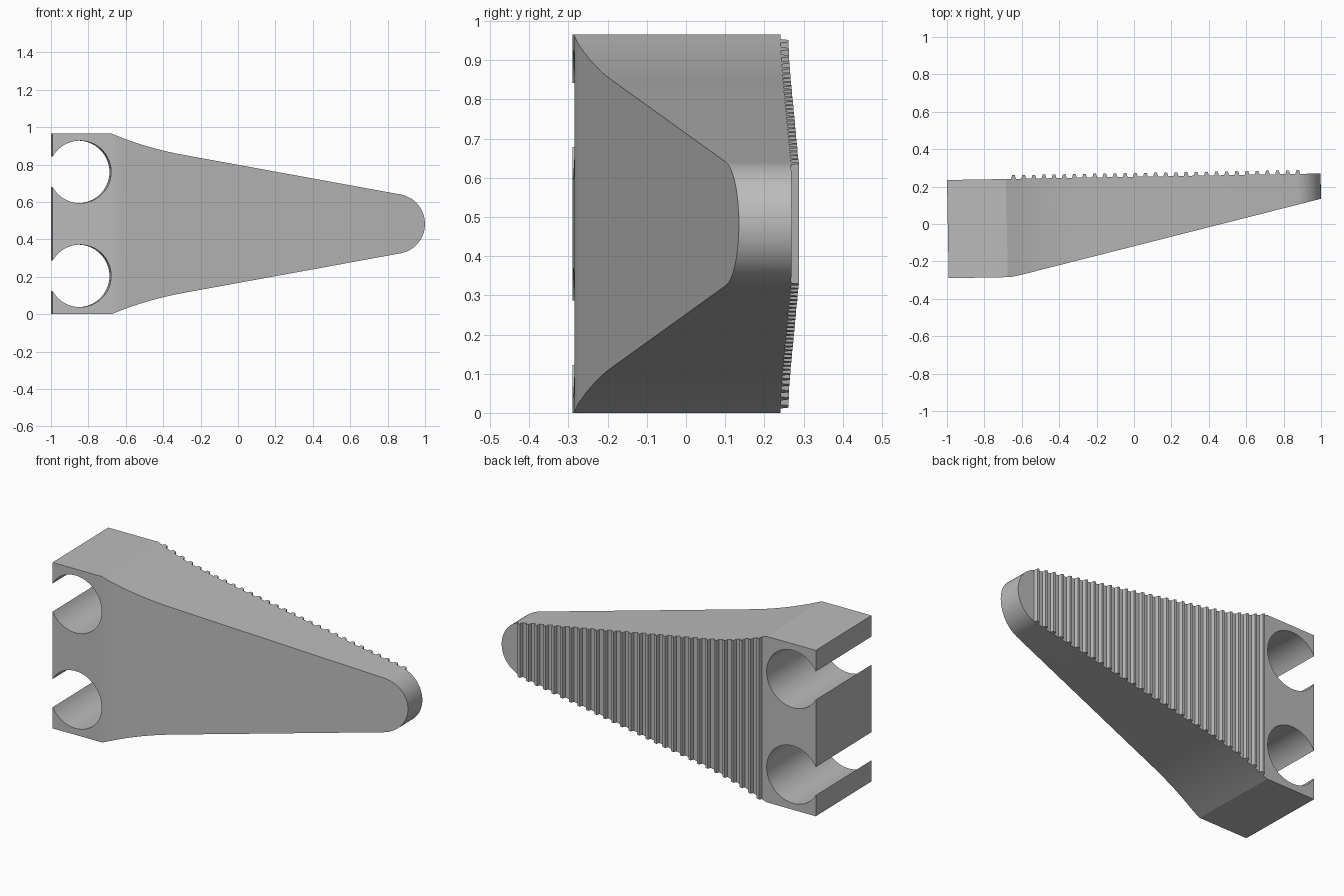
import bpy, bmesh
from math import sin, cos, pi, radians, acos
from mathutils import Vector

cube = bpy.data.objects.get("Cube")
if cube:
    bpy.data.objects.remove(cube, do_unlink=True)

grey = bpy.data.materials.new("plain_grey")
grey.use_nodes = True
colour = (0.5, 0.5, 0.5, 1)
grey.diffuse_color = colour
grey.node_tree.nodes["Principled BSDF"].inputs["Base Color"].default_value = colour

MID = 0.4825          # height of the symmetry plane
LEFT = -0.9956        # flat butt end
BACK = 0.2525
TILT = radians(1)     # the whole wedge is turned slightly
HOLE_X, HOLE_H, HOLE_R = -0.85, 0.278, 0.167
TIP_X, TIP_R = 0.842, 0.16
FRONT = [(-0.67, -0.2725), (-0.62, -0.264), (1.002, 0.1175)]


def interpolate(points, x):
    if x <= points[0][0]:
        return points[0][1]
    for (xa, ya), (xb, yb) in zip(points, points[1:]):
        if x <= xb:
            return ya + (yb - ya) * (x - xa) / (xb - xa)
    return points[-1][1]


def finish(name, bm):
    bmesh.ops.recalc_face_normals(bm, faces=bm.faces)
    mesh = bpy.data.meshes.new(name)
    bm.to_mesh(mesh)
    bm.free()
    ob = bpy.data.objects.new(name, mesh)
    bpy.context.collection.objects.link(ob)
    mesh.materials.append(grey)
    ob.rotation_euler.z = TILT
    bpy.ops.object.select_all(action='DESELECT')
    ob.select_set(True)
    bpy.context.view_layer.objects.active = ob
    bpy.ops.object.shade_smooth_by_angle(angle=radians(20))
    return ob


# Upper half of the outline as (x, height above the middle)
shoulder = [Vector(p) for p in ((-0.68, MID), (-0.5, 0.407), (-0.3, 0.37))]
flank = []
for i in range(11):
    t = i / 10
    flank.append(tuple(shoulder[0] * (1 - t) ** 2 + shoulder[1] * 2 * t * (1 - t) + shoulder[2] * t * t))
STEPS = 16
start = radians(79.7)
nose = [(TIP_X + TIP_R * cos(start * (1 - i / STEPS)), TIP_R * sin(start * (1 - i / STEPS)))
        for i in range(STEPS + 1)]
# Open round notch in the butt end, from its lower lip round to its upper lip
lip = acos((LEFT - HOLE_X) / HOLE_R)
notch = [(HOLE_X + HOLE_R * cos(a), HOLE_H + HOLE_R * sin(a))
         for a in (-lip + 2 * lip * i / 48 for i in range(49))]
upper = notch + [(LEFT, MID)] + flank + nose
outline = upper + [(x, -h) for x, h in reversed(upper[:-1])]

# Wedge body: extruded outline with a sloping front
bm = bmesh.new()
base = bm.faces.new([bm.verts.new((x, BACK, MID + h)) for x, h in outline])
extruded = bmesh.ops.extrude_face_region(bm, geom=[base], use_keep_orig=True)
for v in (g for g in extruded["geom"] if isinstance(g, bmesh.types.BMVert)):
    v.co.y = -1
for x, _ in FRONT[:2]:
    bmesh.ops.bisect_plane(bm, geom=bm.verts[:] + bm.edges[:] + bm.faces[:],
                           plane_co=(x, 0, 0), plane_no=(1, 0, 0))
for v in bm.verts:
    if v.co.y < -0.9:
        v.co.y = interpolate(FRONT, v.co.x)
finish("wedge_body", bm)

# Grip ribs across the back, their ends flush with the flanks
edge = flank + nose
bm = bmesh.new()
for i in range(29):
    centre = -0.64 + i * 0.0543
    section = [(-0.014, -0.004), (-0.007, 0.02), (0.007, 0.02), (0.014, -0.004)]
    rings = []
    for side in (1, -1):
        rings.append([bm.verts.new((centre + dx, BACK + dy, MID + side * interpolate(edge, centre + dx)))
                      for dx, dy in section])
    for ring in rings:
        bm.faces.new(ring)
    for k in range(4):
        n = (k + 1) % 4
        bm.faces.new((rings[0][k], rings[0][n], rings[1][n], rings[1][k]))
finish("grip_ribs", bm)
